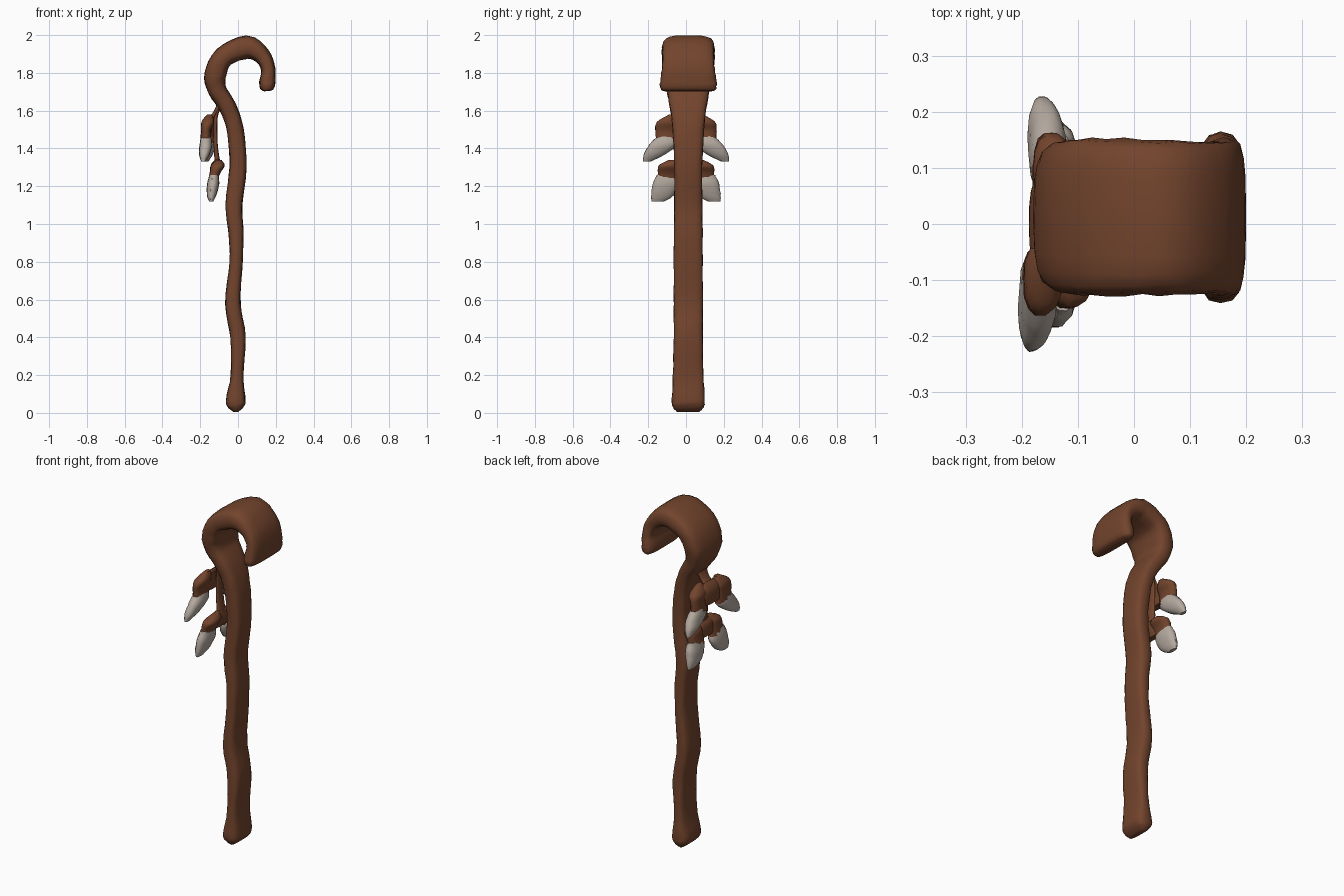
import bpy, bmesh, math, random
from mathutils import Vector

random.seed(4)
cube = bpy.data.objects.get("Cube")
if cube:
    bpy.data.objects.remove(cube, do_unlink=True)


def make_material(name, colour):
    mat = bpy.data.materials.new(name)
    mat.use_nodes = True
    mat.diffuse_color = colour
    mat.node_tree.nodes["Principled BSDF"].inputs["Base Color"].default_value = colour
    return mat


WOOD = make_material("brown wood", (0.17, 0.058, 0.026, 1))
BONE = make_material("pale bone", (0.46, 0.40, 0.35, 1))


def catmull(keys, steps):
    """Smoothly interpolate a list of equal-length tuples."""
    keys = [Vector(k) for k in keys]
    padded = [keys[0]] + keys + [keys[-1]]
    result = []
    for a, b, c, d in zip(padded, padded[1:], padded[2:], padded[3:]):
        for i in range(steps):
            t = i / steps
            result.append(b + (c - a) * (t / 2)
                          + (a * 2 - b * 5 + c * 4 - d) * (t * t / 2)
                          + (b * 3 - a - c * 3 + d) * (t ** 3 / 2))
    return result + [keys[-1]]


def loft(name, rings, mat, square, bump=0.0, sides=20):
    """Skin rings of (centre, axis across, half thickness, half depth)."""
    bm = bmesh.new()
    loops = []
    for centre, across, thick, depth in rings:
        loop = []
        for i in range(sides):
            ang = math.tau * i / sides
            c, s = math.cos(ang), math.sin(ang)
            u = math.copysign(abs(c) ** square, c) * thick
            v = math.copysign(abs(s) ** square, s) * depth
            k = 1 + random.uniform(-bump, bump)
            loop.append(bm.verts.new(centre + (across * u + Vector((0, v, 0))) * k))
        loops.append(loop)
    for low, high in zip(loops, loops[1:]):
        for i in range(sides):
            j = (i + 1) % sides
            bm.faces.new((low[i], low[j], high[j], high[i]))
    bm.faces.new(loops[0])
    bm.faces.new(loops[-1])
    bmesh.ops.recalc_face_normals(bm, faces=bm.faces)
    mesh = bpy.data.meshes.new(name)
    bm.to_mesh(mesh)
    bm.free()
    mesh.materials.append(mat)
    obj = bpy.data.objects.new(name, mesh)
    bpy.context.collection.objects.link(obj)
    bpy.ops.object.select_all(action="DESELECT")
    obj.select_set(True)
    bpy.context.view_layer.objects.active = obj
    bpy.ops.object.shade_smooth_by_angle(angle=math.radians(50))
    return obj


def sweep(name, keys, mat, square, y_shift=0.0, bump=0.0, steps=4):
    """Sweep along keys of (x, z, half thickness, half depth)."""
    pts = catmull(keys, steps)
    rings = []
    for i, p in enumerate(pts):
        d = pts[min(i + 1, len(pts) - 1)] - pts[max(i - 1, 0)]
        across = Vector((d[1], 0, -d[0])).normalized()
        rings.append((Vector((p[0], y_shift, p[1])), across, p[2], p[3]))
    return loft(name, rings, mat, square, bump)


# Knobbly shaft and broad crook in one sweep
sweep("crooked_staff", [
    (-.012, .005, .012, .06), (-.012, .03, .042, .082), (-.012, .07, .052, .088),
    (-.005, .2, .034, .081), (0, .4, .041, .077), (-.027, .58, .041, .078),
    (-.01, .8, .035, .077), (-.01, .95, .04, .076), (-.022, 1.1, .045, .075),
    (0, 1.3, .046, .074), (-.015, 1.5, .045, .083), (-.055, 1.62, .046, .098),
    (-.11, 1.71, .05, .115), (-.12, 1.79, .058, .132), (-.075, 1.885, .055, .14),
    (.045, 1.936, .062, .138), (.128, 1.89, .046, .135), (.16, 1.82, .038, .14),
    (.155, 1.75, .043, .15), (.153, 1.715, .035, .146), (.153, 1.703, .015, .13),
], WOOD, 0.6, y_shift=0.012, bump=0.02)


def hanging(name, keys, x, side, mat):
    """Upright loft of keys (x offset, y, z, half thickness, half depth)."""
    rings = [(Vector((x + p[0], side * p[1], p[2])), Vector((1, 0, 0)), p[3], p[4])
             for p in catmull(keys, 4)]
    loft(name, rings, mat, 0.85, bump=0.03, sides=14)


UPPER_CAP = [(.02, .07, 1.58, .012, .02), (.01, .095, 1.54, .034, .06),
             (0, .1, 1.49, .026, .063), (0, .1, 1.43, .03, .06)]
UPPER_FANG = [(0, .1, 1.465, .026, .052), (0, .12, 1.42, .034, .075),
              (-.008, .165, 1.37, .028, .058), (-.014, .208, 1.33, .01, .02)]
LOWER_CAP = [(.03, .06, 1.34, .014, .03), (.025, .085, 1.31, .036, .06),
             (.01, .09, 1.27, .028, .06), (0, .09, 1.23, .026, .06)]
LOWER_FANG = [(.005, .1, 1.26, .024, .055), (0, .105, 1.21, .032, .072),
              (-.008, .125, 1.15, .024, .06), (-.01, .15, 1.118, .01, .032)]

# Two pairs of bone fangs in brown caps
for label, side, upper_x in (("front", -1, -.17), ("back", 1, -.153)):
    hanging("upper_cap_" + label, UPPER_CAP, upper_x, side, WOOD)
    hanging("upper_fang_" + label, UPPER_FANG, upper_x, side, BONE)
    hanging("lower_cap_" + label, LOWER_CAP, -.132, side, WOOD)
    hanging("lower_fang_" + label, LOWER_FANG, -.132, side, BONE)

# Bands joining each pair of caps
sweep("upper_band", [(-.14, 1.57, .012, .06), (-.16, 1.53, .024, .09),
                     (-.165, 1.46, .022, .08)], WOOD, 0.8, bump=0.03)
sweep("lower_band", [(-.1, 1.34, .012, .05), (-.112, 1.31, .03, .07),
                     (-.125, 1.25, .022, .07)], WOOD, 0.8, bump=0.03)

# Cords tying the fangs to the crook
sweep("upper_cord", [(-.09, 1.645, .016, .05), (-.12, 1.59, .011, .035),
                     (-.15, 1.55, .014, .04)], WOOD, 0.9)
sweep("lower_cord", [(-.1, 1.63, .015, .04), (-.118, 1.56, .01, .03),
                     (-.118, 1.42, .011, .03), (-.108, 1.32, .015, .035)], WOOD, 0.9)
